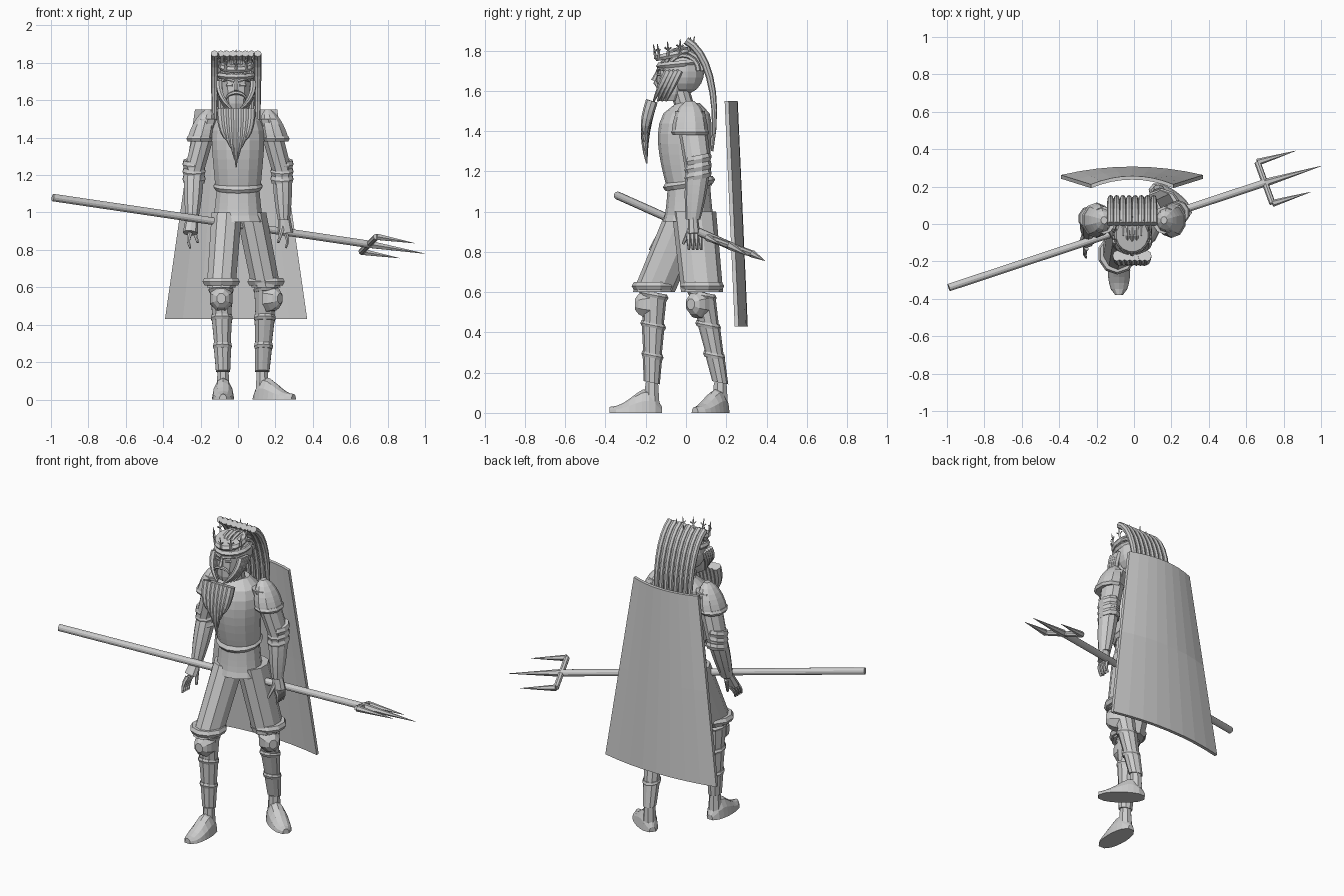
import bpy, bmesh
from math import sin, cos, pi, sqrt
from mathutils import Vector

cube = bpy.data.objects.get("Cube")
if cube:
    bpy.data.objects.remove(cube, do_unlink=True)

grey = bpy.data.materials.new("plain grey")
grey.use_nodes = True
grey.diffuse_color = (.6, .6, .6, 1)
grey.node_tree.nodes["Principled BSDF"].inputs["Base Color"].default_value = grey.diffuse_color
UP = Vector((0, 0, 1))
RIGHT = Vector((1, 0, 0))


def skin(name, rings):
    """Bridge rings of points into one closed surface."""
    bm = bmesh.new()
    rows = [[bm.verts.new(point) for point in ring] for ring in rings]
    for lower, upper in zip(rows, rows[1:]):
        for i in range(len(lower)):
            bm.faces.new((lower[i - 1], lower[i], upper[i], upper[i - 1]))
    bm.faces.new(rows[0])
    bm.faces.new(rows[-1])
    bmesh.ops.recalc_face_normals(bm, faces=bm.faces)
    mesh = bpy.data.meshes.new(name)
    bm.to_mesh(mesh)
    bm.free()
    mesh.materials.append(grey)
    bpy.context.collection.objects.link(bpy.data.objects.new(name, mesh))


def body(name, low, high, wide, deep, shape, sides=10, steps=6, tilt=0, bow=0):
    """Stack level ellipses from low to high; shape(t) scales each one."""
    low, high = Vector(low), Vector(high)
    rings = []
    for step in range(steps + 1):
        t = step / steps
        centre = low.lerp(high, t) - Vector((0, bow * sin(pi * t), 0))
        ring = []
        for i in range(sides):
            angle = 2 * pi * (i + .5) / sides
            x, y = wide * shape(t) * cos(angle), deep * shape(t) * sin(angle)
            ring.append(centre + Vector((x, y, tilt * y)))
        rings.append(ring)
    skin(name, rings)


def taper(end):
    return lambda t: 1 + (end - 1) * t


def dome(t):
    return sqrt(max(1 - t * t, .05))


def ball(t):
    return dome(2 * t - 1)


def rim(t):
    return .9 + .1 * sin(pi * t)


def curve(*controls, steps=6):
    """Points along a Bezier curve."""
    path = []
    for step in range(steps + 1):
        row = [Vector(control) for control in controls]
        while len(row) > 1:
            row = [a.lerp(b, step / steps) for a, b in zip(row, row[1:])]
        path.append(row[0])
    return path


def tube(name, path, thick, thin, sides=6, power=1, flat=1):
    """Sweep a polygon along a path, thinning towards its end."""
    span = (path[-1] - path[0]).normalized()
    across = RIGHT if abs(span.x) < .8 else UP
    last = len(path) - 1
    rings = []
    for i, point in enumerate(path):
        heading = (path[min(i + 1, last)] - path[max(i - 1, 0)]).normalized()
        u = heading.cross(across).normalized()
        v = heading.cross(u)
        radius = thick + (thin - thick) * (i / last) ** power
        angles = [2 * pi * k / sides for k in range(sides)]
        rings.append([point + radius * (u * cos(a) * flat + v * sin(a)) for a in angles])
    skin(name, rings)


# Torso: tunic skirt, breastplate, hem and neck
body("tunic", (0, .015, .95), (0, .015, 1.15), .145, .13, lambda t: 1 - .2 * sqrt(t), sides=14)
body("breastplate", (0, .015, 1.13), (0, .01, 1.54), .13, .12,
     lambda t: (.95 + .3 * t) * sqrt(1 - .85 * t ** 6), sides=14, steps=8, bow=.02)
body("breastplate_hem", (0, .015, 1.12), (0, .015, 1.16), .135, .13, rim, sides=14, steps=2, tilt=.15)
body("neck", (0, 0, 1.5), (0, -.03, 1.6), .05, .05, taper(1))


# Legs: thigh, cuff, layered greave, knee guard and boot
def leg(side, hip, knee, ankle, facing):
    hip, knee, ankle, facing = map(Vector, (hip, knee, ankle, facing))
    across = facing.cross(UP)
    body(side + "_thigh", hip, knee, .085, .11, taper(.95))
    body(side + "_cuff", knee + UP * .01, knee + UP * .05, .105, .11, rim, steps=2)
    for i in range(3):
        top, bottom = knee.lerp(ankle, i / 3), knee.lerp(ankle, (i + 1) / 3)
        radius = .066 - .008 * i
        body(side + "_greave", top, bottom, radius, radius, taper(.8), steps=2, tilt=-.2)
        body(side + "_greave_rim", top - UP * .03, top, radius * 1.06, radius * 1.1, rim,
             steps=2, tilt=-.2)
    body(side + "_ankle", ankle, ankle - UP * .1, .032, .034, taper(1.2), sides=8)
    # Knee guard: a faceted oval shell
    shell = []
    for i in range(4):
        lift = i * pi / 8
        centre = knee - UP * .06 + facing * (.02 + .08 * sin(lift))
        spins = [2 * pi * (k + .5) / 8 for k in range(8)]
        shell.append([centre + cos(lift) * (across * .065 * cos(a) + UP * .075 * sin(a)) for a in spins])
    skin(side + "_knee_guard", shell)
    # Boot: half-round sections from heel to toe
    heel = Vector((ankle.x, ankle.y, 0)) - facing * .05
    sections = []
    for i in range(9):
        t = i / 8
        half = .02 + .04 * sqrt(abs(sin(pi * t)))
        height = .03 + .09 * sin(pi * (1 - t) ** 2)
        arch = [k * pi / 6 for k in range(7)]
        sections.append([heel + facing * t * .26 + across * half * cos(a) + UP * height * sin(a)
                         for a in arch])
    skin(side + "_boot", sections)


leg("right", (-.06, .01, 1), (-.09, -.16, .6), (-.08, -.17, .15), (0, -1, 0))
leg("left", (.07, .04, 1), (.15, .08, .6), (.13, .17, .15), (.8, -.6, 0))


# Arms: sleeve, elbow bands, bracer, hand and shoulder guard
def arm(side, s, elbow_y, wrist_y, reach):
    shoulder = Vector((s * .16, .02, 1.5))
    elbow = Vector((s * .235, elbow_y, 1.22))
    wrist = Vector((s * .245, wrist_y, .96))
    body(side + "_sleeve", shoulder, elbow, .062, .074, taper(.9))
    for lift in (-.04, 0, .04):
        band = elbow + UP * lift
        body(side + "_elbow_band", band - UP * .02, band + UP * .02, .064, .068, rim, steps=2, tilt=.2)
    body(side + "_bracer", elbow, wrist, .056, .06, lambda t: 1 - .4 * t * t)
    palm = wrist + Vector((s * .01, reach / 2, -.07))
    tube(side + "_palm", curve(wrist + UP * .02, palm), .032, .04, sides=8, flat=.75)
    for i in range(4):
        knuckle = palm + Vector((0, (i - 1.5) * .02, 0))
        bend = knuckle + Vector((s * .02, reach / 4, -.04))
        tip = knuckle + Vector((0, reach / 2, -.08))
        tube(side + "_finger", curve(knuckle, bend, tip, steps=3), .013, .006)
    thumb = wrist - UP * .02
    tube(side + "_thumb", curve(thumb, thumb + Vector((-s * .03, -.05, -.1)), steps=2), .016, .007)
    body(side + "_shoulder_guard", (s * .2, .02, 1.39), (s * .16, .02, 1.55), .075, .09, dome)
    body(side + "_shoulder_rim", (s * .2, .02, 1.38), (s * .2, .02, 1.41), .08, .095, rim, steps=2)


arm("left", 1, .06, .035, .01)
arm("right", -1, .03, -.05, -.1)

# Head: face, helmet, brim and ridges
middle = -.01
body("face", (middle, -.08, 1.55), (middle, -.05, 1.74), .085, .09, lambda t: .6 + .4 * sqrt(t))
body("helmet", (middle, -.015, 1.58), (middle, -.015, 1.81), .097, .105, ball, sides=14, steps=8)
body("helmet_brim", (middle, -.03, 1.72), (middle, -.03, 1.75), .105, .12, rim, sides=14, steps=2, tilt=.1)
for i in range(-3, 4):
    x = i * .024
    size = .11 * sqrt(1 - (x / .1) ** 2)
    arc = [Vector((middle + x, size * cos(k * .4) - .015, 1.7 + size * sin(k * .4))) for k in range(8)]
    tube("helmet_ridge", arc, .014, .01)

# Face details and side whiskers
nose = Vector((middle, -.14, 1.7))
tube("nose", curve(nose, nose + Vector((0, -.02, -.05)), steps=2), .007, .014)
for s in (-1, 1):
    def spot(x, y, z):
        return nose + Vector((s * x, y, z))

    tube("brow", curve(spot(.01, 0, 0), spot(.05, 0, .02), spot(.07, .03, 0), steps=3), .01, .004)
    tube("eye", curve(spot(.02, 0, -.02), spot(.05, .015, -.02), steps=1), .007, .007)
    tube("moustache", curve(spot(0, -.01, -.06), spot(.05, -.01, -.06), spot(.06, .01, -.11)), .012, .004)
    for i in range(4):
        back = .11 - i * .02
        tube("whisker", curve(spot(.09, back, 0), spot(.1, back - .04, -.08),
                              spot(.05 - i * .01, back - .07, -.15)), .017, .005, power=2)

# Long beard of strands closing to a point
for i in range(-3, 4):
    x = i * .027
    low = 1.24 + abs(i) * .045
    tube("beard_strand", curve((middle + x, -.17, 1.55), (middle + x, -.22, 1.4),
                               (middle + x * .3, -.195, low)), .023, .003, sides=8, power=2, flat=1.3)

# Plume of strands falling down the back
for i in range(8):
    x = middle + (i - 3.5) * .033
    tube("plume_strand", curve((x, 0, 1.85), (x, .1, 1.8), (x, .17, 1.6), (x, .13, 1.3), steps=8),
         .02, .006, sides=8, power=3)

# Crown: tilted band with forked spikes
hoop = Vector((middle, -.06, 1.78))
body("crown_band", hoop - UP * .015, hoop + UP * .015, .095, .098, rim, sides=16, steps=2, tilt=.2)
for i in range(10):
    angle = 2 * pi * (i + .5) / 10
    outward = Vector((cos(angle), sin(angle), 0))
    side = outward.cross(UP) * .017
    base = hoop + outward * .09 + UP * .02 * sin(angle)
    tip = base + outward * .012 + UP * .07
    tube("crown_spike", [base, tip], .009, .002, sides=4)
    fork = base.lerp(tip, .6)
    tube("crown_fork", [fork - side, base.lerp(tip, .4), fork + side], .005, .003, sides=4)

# Curved cape, flaring downwards
outer, inner = [], []
for i in range(9):
    t = i / 4 - 1
    for row, push in ((outer, .012), (inner, -.008)):
        y = .2 + push + .045 * (1 - t * t)
        row.append((Vector((middle + .22 * t, y, 1.55)), Vector((middle + .38 * t, y + .05, .43))))
edges = outer + inner[::-1]
skin("cape", [[top.lerp(hem, k / 2) for top, hem in edges] for k in range(3)])

# Trident
butt, hub, point = Vector((-.99, -.34, 1.08)), Vector((.7, .22, .83)), Vector((1, .31, .78))
tube("trident_shaft", [butt, hub], .02, .02, sides=12)
tube("trident_middle_tine", [hub, point], .022, .001)
arm_span = Vector((.04, -.11, .04))
tube("trident_crossbar", [hub - arm_span, hub + arm_span], .017, .017, sides=8)
for s in (-1, 1):
    root = hub + arm_span * s
    tube("trident_side_tine", [root, root + (point - hub) * .68], .019, .001)
